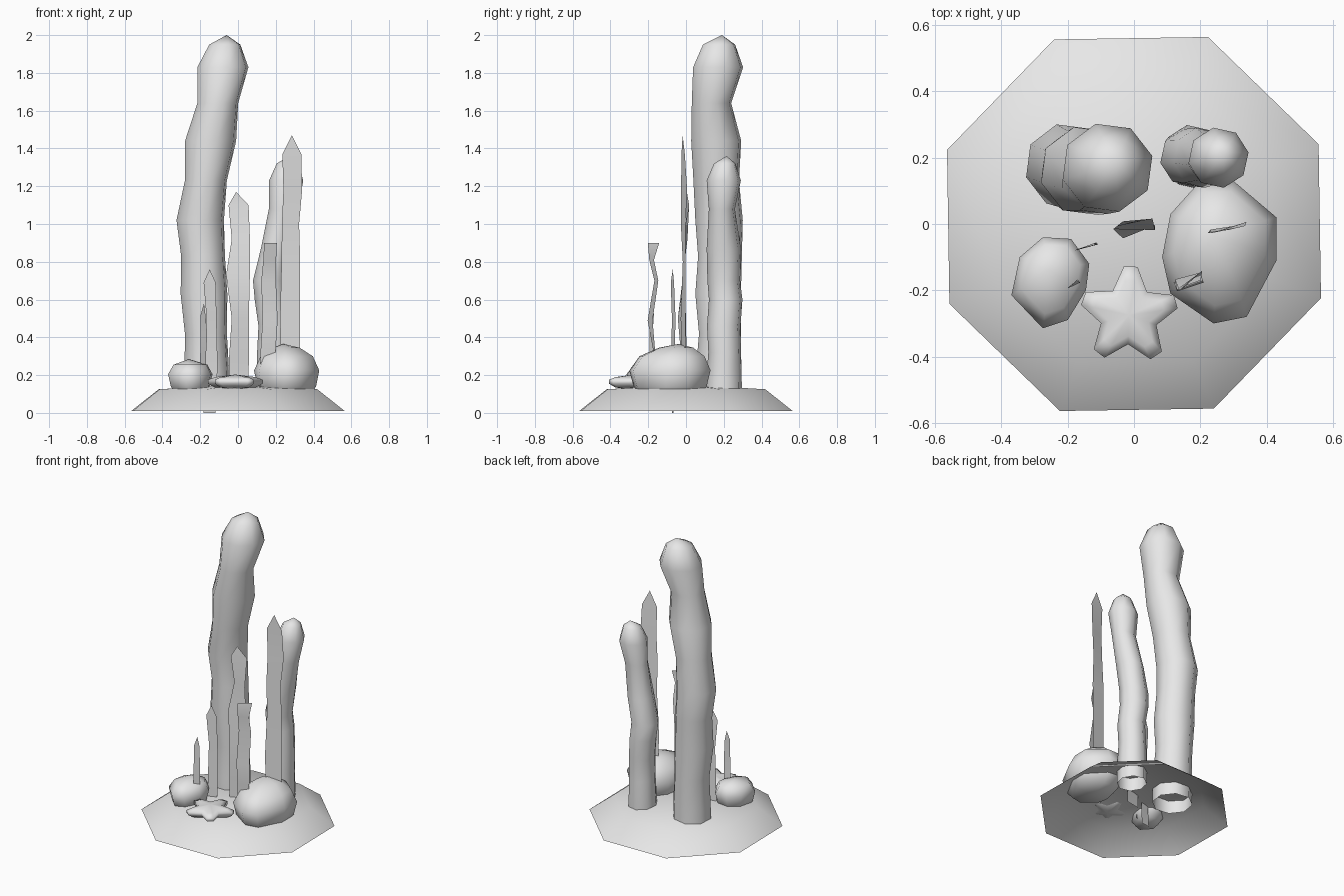
import bpy
import bmesh
from math import cos, sin, radians, pi

stone = bpy.data.materials.new("pale grey")
stone.diffuse_color = (0.8, 0.8, 0.8, 1)


def loft(name, rings, start=None, end=None):
    """Join equal rings of points; optional start and end points close the ends."""
    bm = bmesh.new()
    loops = [[bm.verts.new(p) for p in ring] for ring in rings]
    n = len(loops[0])
    for a, b in zip(loops, loops[1:]):
        for i in range(n):
            j = (i + 1) % n
            bm.faces.new((a[i], a[j], b[j], b[i]))
    for tip, ring, flip in ((start, loops[0], True), (end, loops[-1], False)):
        if tip:
            v = bm.verts.new(tip)
            for i in range(n):
                f = (ring[i], ring[(i + 1) % n], v)
                bm.faces.new(f[::-1] if flip else f)
    return finish(name, bm)


def finish(name, bm):
    me = bpy.data.meshes.new(name)
    bm.to_mesh(me)
    bm.free()
    me.materials.append(stone)
    me.shade_smooth()
    ob = bpy.data.objects.new(name, me)
    bpy.context.collection.objects.link(ob)
    return ob


def circle(x, y, z, rx, ry, n=8, turn=0):
    return [(x + rx * cos(2 * pi * i / n + radians(turn)),
             y + ry * sin(2 * pi * i / n + radians(turn)), z) for i in range(n)]


# Sloped octagonal base, open underneath
loft("base", [circle(0, 0, 0.01, 0.607, 0.607, turn=23.4),
              circle(0, 0, 0.125, 0.452, 0.452, turn=23.4)], end=(0, 0, 0.15))


# Wavy columns with rounded caps: z, centre x, centre y, radius x, radius y
def column(name, rows, tip, turn):
    loft(name, [circle(x, y, z, rx, ry, turn=turn) for z, x, y, rx, ry in rows], end=tip)


column("tall_column", [
    (0.05, -0.165, 0.17, 0.125, 0.125), (0.22, -0.165, 0.17, 0.122, 0.122),
    (0.42, -0.170, 0.18, 0.115, 0.115), (0.63, -0.180, 0.17, 0.128, 0.125),
    (0.83, -0.185, 0.18, 0.120, 0.120), (1.02, -0.200, 0.175, 0.130, 0.130),
    (1.23, -0.170, 0.16, 0.115, 0.125), (1.44, -0.145, 0.16, 0.140, 0.137),
    (1.64, -0.107, 0.135, 0.112, 0.108), (1.83, -0.080, 0.170, 0.140, 0.137),
    (1.95, -0.070, 0.175, 0.085, 0.088)], (-0.06, 0.19, 2.0), 15)
column("short_column", [
    (0.05, 0.185, 0.20, 0.090, 0.097), (0.15, 0.185, 0.20, 0.090, 0.097),
    (0.32, 0.185, 0.205, 0.085, 0.088), (0.46, 0.190, 0.20, 0.083, 0.090),
    (0.60, 0.175, 0.21, 0.088, 0.090), (0.70, 0.168, 0.20, 0.090, 0.088),
    (0.87, 0.200, 0.20, 0.080, 0.092), (1.08, 0.240, 0.19, 0.078, 0.070),
    (1.23, 0.255, 0.20, 0.092, 0.092), (1.32, 0.262, 0.205, 0.058, 0.058)],
    (0.27, 0.215, 1.36), 10)


# Rocks: one outline resized and shifted at each height
def rock(name, outline, centre, levels, top):
    cx, cy = centre
    rings = [[(cx + (x - cx) * s + dx, cy + (y - cy) * s + dy, z) for x, y in outline]
             for z, s, dx, dy in levels]
    loft(name, rings, (cx, cy, levels[0][0] - 0.015), top)


rock("large_rock",
     [(0.43, 0.02), (0.30, 0.13), (0.20, 0.13), (0.11, 0.03), (0.085, -0.10),
      (0.11, -0.21), (0.24, -0.30), (0.34, -0.28), (0.43, -0.11)], (0.26, -0.08),
     [(0.08, 0.66, 0, 0), (0.14, 0.9, 0, 0), (0.225, 1, 0, 0),
      (0.30, 0.8, 0, 0.01), (0.345, 0.42, -0.005, 0.03)], (0.24, -0.04, 0.365))
rock("small_rock",
     [(-0.135, -0.12), (-0.19, -0.045), (-0.275, -0.04), (-0.345, -0.10),
      (-0.37, -0.215), (-0.275, -0.315), (-0.20, -0.29), (-0.145, -0.20)], (-0.25, -0.175),
     [(0.09, 0.6, 0, 0), (0.14, 0.88, 0, 0), (0.205, 1, 0, 0),
      (0.255, 0.76, 0, 0.01)], (-0.26, -0.14, 0.285))


# Starfish: rounded five-armed outline, stacked in three layers
def star(z, s):
    pts = []
    for k in range(5):
        a = radians(88 + 72 * k)
        for off, r in ((-8, 0.148), (8, 0.148), (36, 0.088)):
            b = a + radians(off)
            pts.append((-0.015 + s * r * cos(b), -0.275 + s * r * sin(b), z))
    return pts


loft("starfish", [star(0.135, 0.75), star(0.155, 1), star(0.175, 1), star(0.19, 0.72)],
     (-0.015, -0.275, 0.12), (-0.015, -0.275, 0.203))


# Thin twisted weed blades: z, centre x, centre y, half width, turn in degrees
def blade(name, rows, tip=None):
    bm = bmesh.new()
    pairs = []
    for z, x, y, w, turn in rows:
        dx, dy = w * cos(radians(turn)), w * sin(radians(turn))
        pairs.append((bm.verts.new((x - dx, y - dy, z)), bm.verts.new((x + dx, y + dy, z))))
    for a, b in zip(pairs, pairs[1:]):
        bm.faces.new((a[0], a[1], b[1], b[0]))
    if tip:
        bm.faces.new((*pairs[-1], bm.verts.new(tip)))
    finish(name, bm)


blade("tall_blade", [
    (0.12, 0.28, -0.012, 0.05, 10), (0.50, 0.275, -0.015, 0.054, 14),
    (0.80, 0.280, -0.010, 0.050, 8), (1.00, 0.278, -0.015, 0.047, 15),
    (1.18, 0.290, -0.010, 0.052, 18), (1.37, 0.285, -0.015, 0.051, 10)],
    (0.285, -0.018, 1.47))
blade("middle_blade", [
    (0.06, 0.00, -0.01, 0.05, 10), (0.28, 0.005, -0.01, 0.055, 15),
    (0.50, 0.012, -0.022, 0.050, 25), (0.73, 0.000, -0.01, 0.063, 5),
    (0.92, 0.015, -0.005, 0.050, -15), (1.10, 0.003, 0.005, 0.054, 12)],
    (-0.01, 0.005, 1.17))
blade("front_blade", [
    (0.10, 0.155, -0.17, 0.04, 20), (0.34, 0.160, -0.170, 0.040, 8),
    (0.49, 0.170, -0.190, 0.042, 18), (0.70, 0.162, -0.157, 0.040, 15),
    (0.81, 0.168, -0.182, 0.036, 20), (0.90, 0.172, -0.172, 0.045, 42)])
blade("left_blade", [
    (0.00, -0.15, -0.07, 0.032, 8), (0.25, -0.140, -0.070, 0.033, 15),
    (0.50, -0.140, -0.065, 0.028, 20), (0.69, -0.150, -0.072, 0.033, 15)],
    (-0.15, -0.07, 0.76))
blade("small_blade", [
    (0.10, -0.18, -0.18, 0.02, 30), (0.30, -0.185, -0.18, 0.020, 40),
    (0.42, -0.180, -0.185, 0.019, 25), (0.52, -0.185, -0.18, 0.016, 40)],
    (-0.18, -0.18, 0.58))
